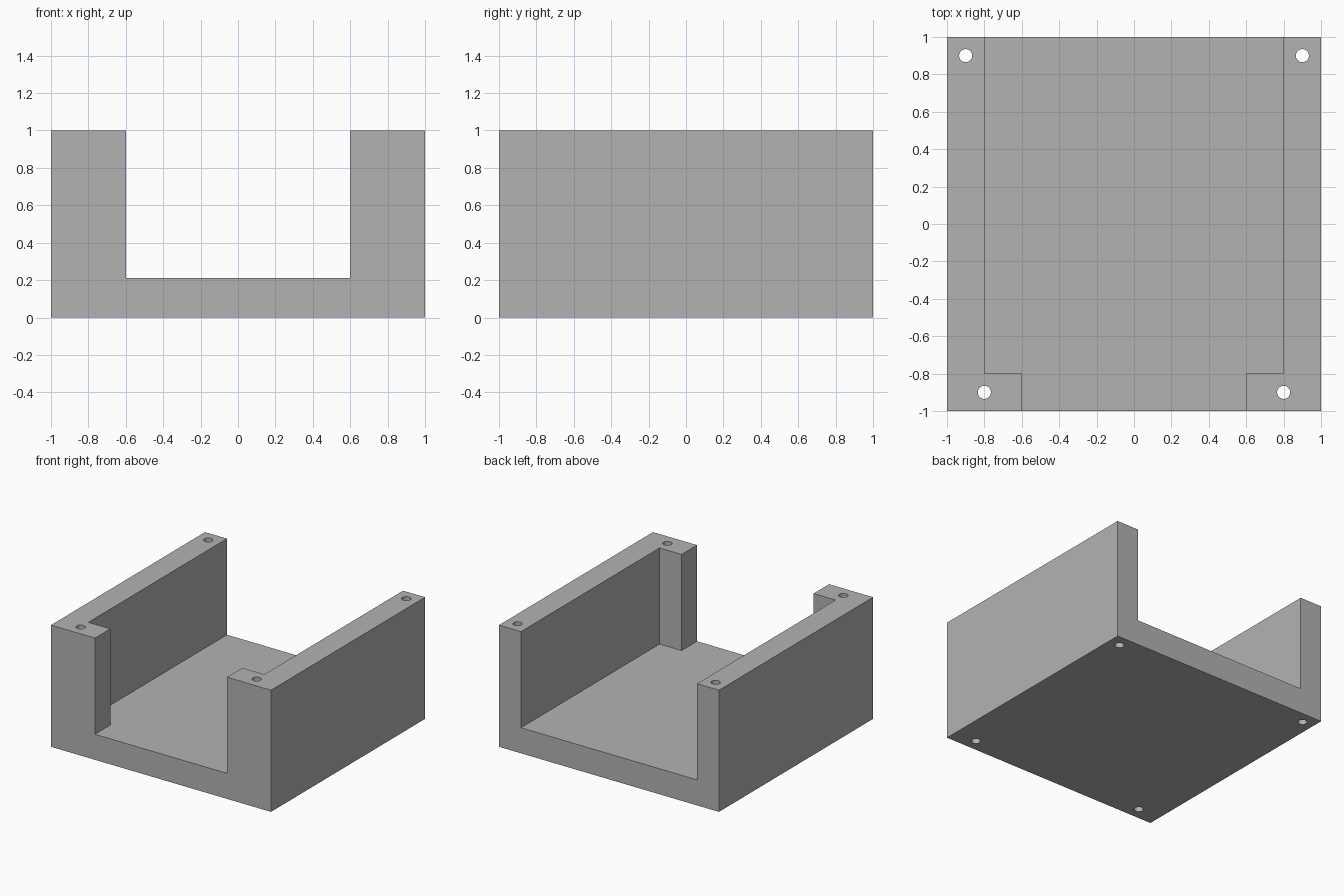
import bpy
import bmesh

old = bpy.data.objects.get("Cube")
if old:
    bpy.data.objects.remove(old, do_unlink=True)

WIDTH, HEIGHT, FLOOR = 2.0, 1.0, 0.21
HOLE_RADIUS = 0.035

grey = bpy.data.materials.new("plain grey")
grey.use_nodes = True
colour = (0.45, 0.45, 0.45, 1)
grey.diffuse_color = colour
grey.node_tree.nodes["Principled BSDF"].inputs["Base Color"].default_value = colour


def prism(name, outline, bottom, top):
    """Extrude a counter-clockwise outline upwards into a solid."""
    bm = bmesh.new()
    face = bm.faces.new([bm.verts.new((x, y, bottom)) for x, y in outline])
    result = bmesh.ops.extrude_face_region(bm, geom=[face])
    verts = [v for v in result["geom"] if isinstance(v, bmesh.types.BMVert)]
    bmesh.ops.translate(bm, verts=verts, vec=(0, 0, top - bottom))
    bmesh.ops.recalc_face_normals(bm, faces=bm.faces)
    mesh = bpy.data.meshes.new(name)
    bm.to_mesh(mesh)
    bm.free()
    mesh.materials.append(grey)
    obj = bpy.data.objects.new(name, mesh)
    bpy.context.collection.objects.link(obj)
    return obj


def cut(target, cutter):
    """Subtract the cutter, then discard it."""
    cutter.hide_render = True
    mod = target.modifiers.new("cut", "BOOLEAN")
    mod.operation = "DIFFERENCE"
    mod.solver = "EXACT"
    mod.object = cutter
    bpy.context.view_layer.objects.active = target
    bpy.ops.object.modifier_apply(modifier=mod.name)
    bpy.data.objects.remove(cutter, do_unlink=True)


# Solid block for the floor, side walls and front posts
half = WIDTH / 2
tray = prism("open_tray", [(-half, -half), (half, -half), (half, half), (-half, half)],
             0, HEIGHT)

# Channel: narrow between the front posts, wide between the walls
right_edge = [(0.6, -1.2), (0.6, -0.8), (0.8, -0.8), (0.8, 1.2)]
left_edge = [(-x, y) for x, y in reversed(right_edge)]
cut(tray, prism("channel_cutter", right_edge + left_edge, FLOOR, HEIGHT + 0.2))

# Screw holes right through the posts and the rear of the walls
for x, y in ((0.8, -0.9), (0.9, 0.9)):
    for side in (-1, 1):
        bpy.ops.mesh.primitive_cylinder_add(vertices=32, radius=HOLE_RADIUS, depth=HEIGHT + 0.4,
                                            location=(side * x, y, HEIGHT / 2))
        hole = bpy.context.object
        hole.name = "hole_cutter"
        hole.data.materials.append(grey)
        cut(tray, hole)

# Smooth hole walls, sharp block edges
bpy.ops.object.select_all(action="DESELECT")
tray.select_set(True)
bpy.context.view_layer.objects.active = tray
bpy.ops.object.shade_smooth_by_angle()
